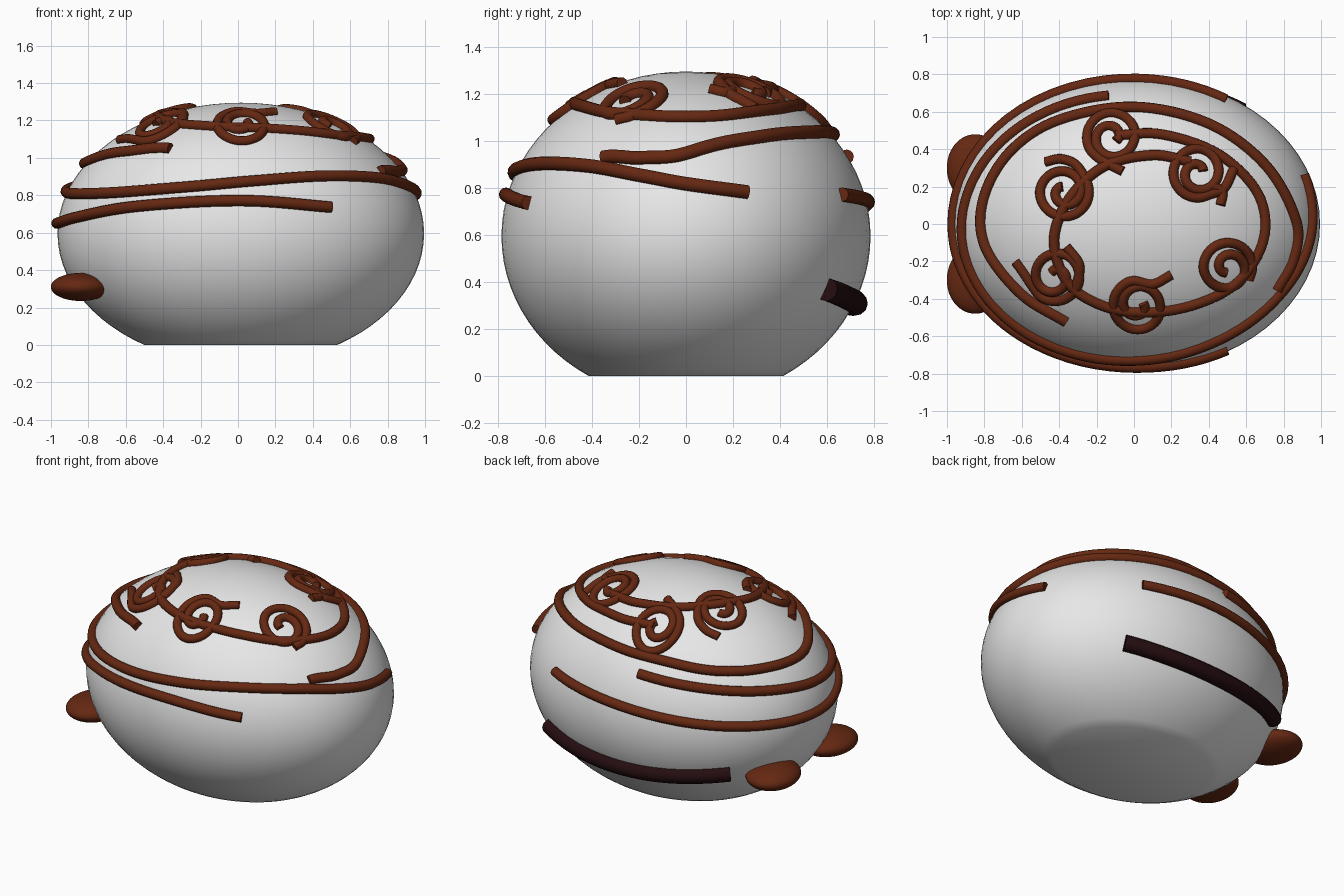
import bpy, bmesh, math
from mathutils import Vector, Matrix

if "Cube" in bpy.data.objects:
    bpy.data.objects.remove(bpy.data.objects["Cube"])

CX, CZ = 0.015, 0.595             # body centre
RX, RY, RZ = 0.98, 0.785, 0.70    # body radii


def material(name, rgb):
    m = bpy.data.materials.new(name)
    m.diffuse_color = (*rgb, 1)
    m.use_nodes = True
    m.node_tree.nodes["Principled BSDF"].inputs["Base Color"].default_value = m.diffuse_color
    return m


WHITE = material("white", (0.8, 0.8, 0.8))
BROWN = material("brown", (0.13, 0.021, 0.006))
DARK = material("dark_brown", (0.018, 0.004, 0.005))


def finish(obj, mat):
    obj.data.materials.clear()
    obj.data.materials.append(mat)
    bpy.ops.object.select_all(action='DESELECT')
    bpy.context.view_layer.objects.active = obj
    obj.select_set(True)
    bpy.ops.object.shade_smooth_by_angle(angle=math.radians(40))


def ellipsoid(name, centre, radii, mat, turn=0.0, floor=None):
    bm = bmesh.new()
    bmesh.ops.create_uvsphere(bm, u_segments=64, v_segments=40, radius=1)
    bm.transform(Matrix.Translation(centre) @ Matrix.Rotation(turn, 4, 'Z')
                 @ Matrix.Diagonal((*radii, 1)))
    if floor is not None:         # flat base
        bmesh.ops.bisect_plane(bm, geom=bm.verts[:] + bm.edges[:] + bm.faces[:],
                               plane_co=(0, 0, floor), plane_no=(0, 0, -1),
                               clear_outer=True)
        bmesh.ops.holes_fill(bm, edges=[e for e in bm.edges if e.is_boundary])
        bmesh.ops.recalc_face_normals(bm, faces=bm.faces[:])
    me = bpy.data.meshes.new(name)
    bm.to_mesh(me)
    bm.free()
    obj = bpy.data.objects.new(name, me)
    bpy.context.collection.objects.link(obj)
    finish(obj, mat)


def smooth(pts, steps=8):
    """Catmull-Rom curve through the points."""
    p = [Vector(q) for q in pts]
    p = [2 * p[0] - p[1]] + p + [2 * p[-1] - p[-2]]
    out = []
    for i in range(1, len(p) - 2):
        a, b, c, d = p[i - 1:i + 3]
        for s in range(steps):
            t = s / steps
            out.append(0.5 * (2 * b + (c - a) * t + (2 * a - 5 * b + 4 * c - d) * t * t
                              + (3 * b - a - 3 * c + d) * t ** 3))
    return out + [p[-2]]


def from_top(x, y):
    """Point on the upper body surface above x, y."""
    h = 1 - ((x - CX) / RX) ** 2 - (y / RY) ** 2
    return Vector((x, y, CZ + RZ * math.sqrt(max(h, 0))))


def from_side(deg, z):
    """Point on the body surface at an angle and a height."""
    k = math.sqrt(1 - ((z - CZ) / RZ) ** 2)
    a = math.radians(deg)
    return Vector((CX + RX * k * math.cos(a), RY * k * math.sin(a), z))


def rope(name, pts, radius, mat=BROWN, lift=0.006):
    cu = bpy.data.curves.new(name, 'CURVE')
    cu.dimensions = '3D'
    cu.bevel_depth = radius
    cu.bevel_resolution = 4
    cu.use_fill_caps = True
    sp = cu.splines.new('POLY')
    sp.points.add(len(pts) - 1)
    for q, v in zip(sp.points, pts):
        n = Vector(((v.x - CX) / RX ** 2, v.y / RY ** 2, (v.z - CZ) / RZ ** 2)).normalized()
        q.co = (*(v + n * lift), 1)
    obj = bpy.data.objects.new(name, cu)
    bpy.context.collection.objects.link(obj)
    bpy.ops.object.select_all(action='DESELECT')
    bpy.context.view_layer.objects.active = obj
    obj.select_set(True)
    bpy.ops.object.convert(target='MESH')
    finish(bpy.context.view_layer.objects.active, mat)


def top_rope(name, pts, radius):
    rope(name, [from_top(*p) for p in smooth(pts)], radius)


def side_rope(name, pts, radius, mat=BROWN):
    rope(name, [from_side(*p) for p in smooth(pts)], radius, mat)


# Body
ellipsoid("body", (CX, 0, CZ), (RX, RY, RZ), WHITE, floor=0.0)

# Feet
for side, s in (("front", -1), ("back", 1)):
    ellipsoid(side + "_foot", (-0.84, s * 0.29, 0.31), (0.16, 0.19, 0.075), BROWN,
              turn=s * 0.15)

# Ropes wound round the upper half
top_rope("inner_rope", [(0.3, 0.33), (0.1, 0.365), (-0.15, 0.31), (-0.34, 0.14),
                        (-0.425, -0.08), (-0.36, -0.3), (-0.2, -0.42), (0.02, -0.47),
                        (0.3, -0.435), (0.55, -0.31), (0.69, -0.08), (0.66, 0.16),
                        (0.45, 0.37), (0.15, 0.475), (-0.1, 0.47)], 0.028)
top_rope("upper_rope", [(-0.36, -0.52), (-0.6, -0.37), (-0.79, -0.12), (-0.8, 0.13),
                        (-0.66, 0.38), (-0.4, 0.55), (0, 0.62), (0.4, 0.53),
                        (0.7, 0.31), (0.86, 0.02), (0.85, -0.18), (0.76, -0.35)], 0.03)
side_rope("middle_rope", [(100, 0.93), (130, 0.89), (160, 0.85), (190, 0.81), (220, 0.81),
                          (250, 0.84), (275, 0.875), (300, 0.90), (325, 0.89),
                          (345, 0.85), (0, 0.81), (20, 0.78)][:10]
          + [(360, 0.815), (380, 0.78)], 0.03)
side_rope("lower_rope", [(60, 0.77), (90, 0.74), (135, 0.68), (180, 0.65), (205, 0.68),
                         (235, 0.74), (270, 0.77), (300, 0.735)], 0.03)

# Curls: centre, end angle, winding direction, tail points
CURLS = [
    ((0.02, -0.43), 100, -1, [(0.1, -0.32), (0.2, -0.27)]),
    ((-0.42, -0.28), 205, -1, [(-0.58, -0.27), (-0.63, -0.2)]),
    ((-0.37, 0.17), 30, 1, [(-0.31, 0.315), (-0.39, 0.345), (-0.47, 0.33)]),
    ((-0.12, 0.46), 240, 1, [(-0.12, 0.31), (-0.06, 0.28)]),
    ((0.34, 0.27), 300, 1, [(0.48, 0.19), (0.53, 0.29)]),
    ((0.5, -0.23), 330, -1, []),
]
for i, ((x, y), end, turn, tail) in enumerate(CURLS):
    spiral = []
    for k in range(22):
        t = k / 21
        a = math.radians(end - turn * 640 * (1 - t))
        r = 0.03 + 0.1 * min(1, t * 1.5)
        spiral.append((x + r * math.cos(a), y + r * math.sin(a)))
    top_rope(f"curl_{i + 1}", spiral + tail, 0.026)
top_rope("curl_stub_left", [(-0.36, -0.12), (-0.29, -0.22), (-0.31, -0.34)], 0.026)
top_rope("curl_stub_right", [(0.46, 0.1), (0.47, 0.17), (0.42, 0.2)], 0.026)

# Dark bar low on the back
side_rope("back_bar", [(53, 0.37), (72, 0.33), (92, 0.31), (112, 0.315), (138, 0.35)],
          0.05, DARK)
